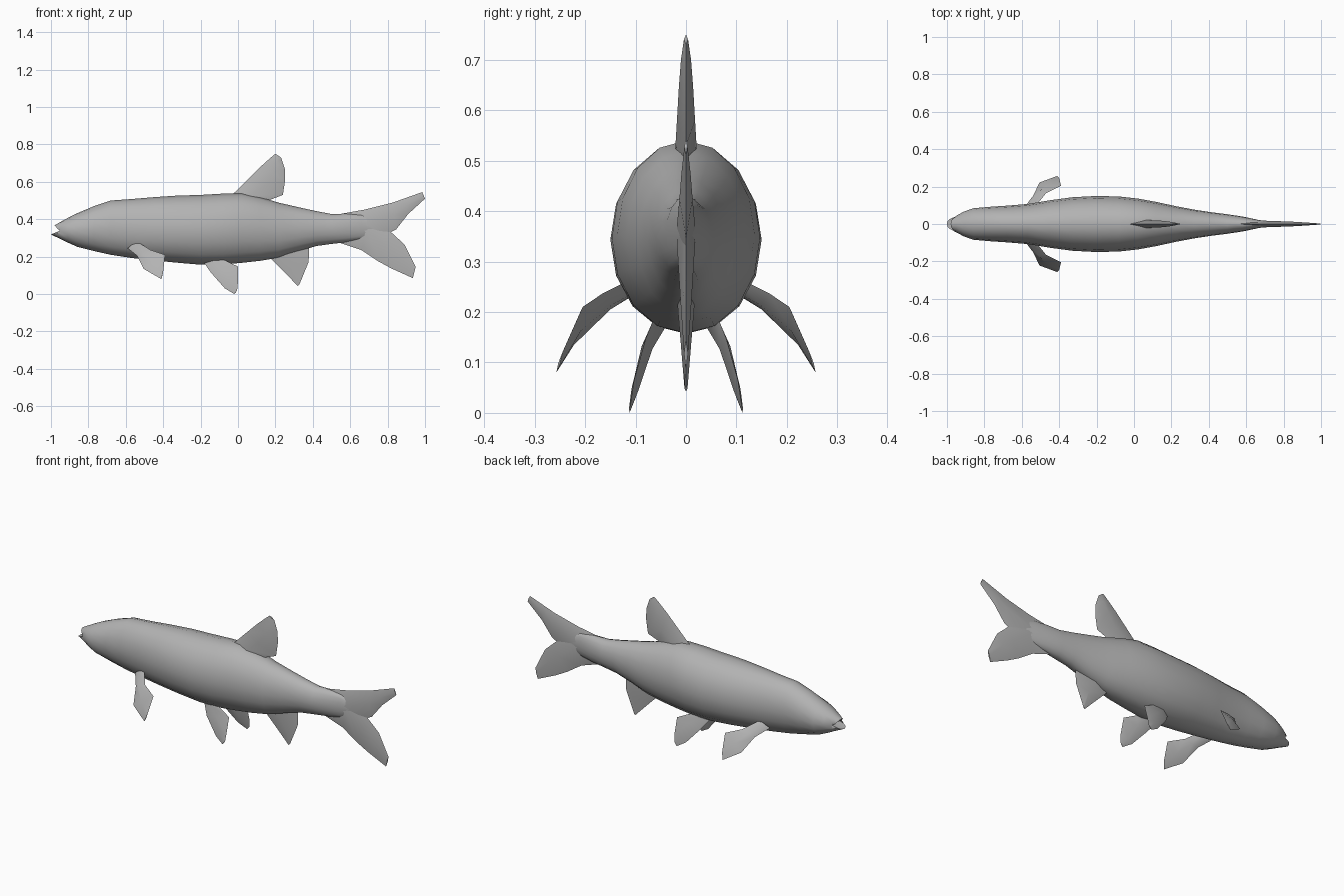
import bpy, bmesh, math
from mathutils import Vector

grey = bpy.data.materials.new("plain_grey")
grey.diffuse_color = (0.45, 0.45, 0.45, 1)


def finish(name, bm, angle):
    """Turn a bmesh into a smooth-shaded grey object."""
    bmesh.ops.recalc_face_normals(bm, faces=bm.faces)
    mesh = bpy.data.meshes.new(name)
    bm.to_mesh(mesh)
    bm.free()
    mesh.materials.append(grey)
    obj = bpy.data.objects.new(name, mesh)
    bpy.context.collection.objects.link(obj)
    bpy.ops.object.select_all(action='DESELECT')
    obj.select_set(True)
    bpy.context.view_layer.objects.active = obj
    bpy.ops.object.shade_smooth_by_angle(angle=math.radians(angle))


def bridge(bm, rings):
    """Join consecutive vertex rings with quads."""
    for r, s in zip(rings, rings[1:]):
        n = len(r)
        for i in range(n):
            j = (i + 1) % n
            bm.faces.new((r[i], r[j], s[j], s[i]))


def fin(name, stations, flip=1):
    """Loft a lens-shaped fin through (leading, trailing, half thickness)."""
    bm = bmesh.new()
    pts = [(Vector(a), Vector(b), t) for a, b, t in stations]
    span = (pts[-1][0] + pts[-1][1]) - (pts[0][0] + pts[0][1])
    normal = (pts[1][1] - pts[1][0]).cross(span).normalized()
    rings = []
    for a, b, t in pts:
        mid = a.lerp(b, 0.45)
        ring = (a, mid + normal * t, b, mid - normal * t)
        rings.append([bm.verts.new((p.x, p.y * flip, p.z)) for p in ring])
    bridge(bm, rings)
    bm.faces.new(rings[0])
    bm.faces.new(rings[-1])
    finish(name, bm, 50)


def flat_fin(name, stations):
    """Fin in the middle plane, given as (x, z, x, z, half thickness)."""
    fin(name, [((a, 0, b), (c, 0, d), t) for a, b, c, d, t in stations])


# Body: oval sections as x, bottom, top, half width
sections = [
    (-0.95, 0.295, 0.385, 0.045), (-0.91, 0.275, 0.407, 0.066),
    (-0.86, 0.253, 0.432, 0.084), (-0.77, 0.230, 0.470, 0.092),
    (-0.68, 0.210, 0.500, 0.098), (-0.57, 0.193, 0.508, 0.107),
    (-0.45, 0.180, 0.518, 0.127), (-0.33, 0.168, 0.526, 0.143),
    (-0.20, 0.157, 0.530, 0.150), (-0.08, 0.158, 0.537, 0.147),
    (0.02, 0.167, 0.540, 0.136), (0.12, 0.178, 0.518, 0.118),
    (0.22, 0.195, 0.488, 0.096), (0.32, 0.228, 0.465, 0.077),
    (0.42, 0.257, 0.443, 0.062), (0.50, 0.268, 0.428, 0.052),
    (0.58, 0.277, 0.430, 0.040), (0.66, 0.290, 0.425, 0.023),
    (0.74, 0.315, 0.395, 0.008)]
N = 16
bm = bmesh.new()
rings = []
angles = [2 * math.pi * i / N for i in range(N)]
# Lips: the ring pulls back at the mouth corners, the lower jaw juts out
lips = []
for a in angles:
    s = math.sin(a)
    reach = 0.033 if s > 0 else 0.053
    lips.append(bm.verts.new((-0.947 - reach * abs(s) ** 0.7,
                              0.034 * math.cos(a),
                              0.336 + (0.032 if s > 0 else 0.018) * s)))
rings.append(lips)
for x, low, top, w in sections:
    mid, h = (low + top) / 2, (top - low) / 2
    rings.append([bm.verts.new((x, w * math.cos(a), mid + h * math.sin(a)))
                  for a in angles])
bridge(bm, rings)
# Mouth hollow
throat = bm.verts.new((-0.94, 0, 0.336))
for i in range(N):
    bm.faces.new((lips[i], lips[(i + 1) % N], throat))
bm.faces.new(rings[-1])
finish("body", bm, 45)

# Dorsal fin
flat_fin("dorsal_fin", [
    (-0.06, 0.51, 0.16, 0.48, 0.022), (-0.01, 0.55, 0.17, 0.503, 0.021),
    (0.06, 0.62, 0.24, 0.53, 0.018), (0.12, 0.68, 0.252, 0.61, 0.014),
    (0.17, 0.725, 0.25, 0.67, 0.010), (0.20, 0.75, 0.23, 0.73, 0.004)])

# Anal fin
flat_fin("anal_fin", [
    (0.14, 0.22, 0.38, 0.27, 0.018), (0.18, 0.185, 0.38, 0.22, 0.016),
    (0.24, 0.125, 0.377, 0.17, 0.011), (0.32, 0.043, 0.33, 0.055, 0.003)])

# Forked tail
flat_fin("tail_upper_lobe", [
    (0.50, 0.42, 0.55, 0.29, 0.025), (0.68, 0.452, 0.70, 0.27, 0.018),
    (0.83, 0.49, 0.845, 0.345, 0.013), (0.90, 0.515, 0.91, 0.428, 0.009),
    (0.985, 0.545, 1.0, 0.51, 0.003)])
flat_fin("tail_lower_lobe", [
    (0.55, 0.42, 0.55, 0.272, 0.025), (0.72, 0.42, 0.66, 0.235, 0.018),
    (0.83, 0.32, 0.75, 0.175, 0.013), (0.89, 0.265, 0.82, 0.137, 0.010),
    (0.95, 0.145, 0.935, 0.085, 0.004)])

# Paired fins
for side, flip in (("left", -1), ("right", 1)):
    fin(side + "_pectoral_fin", [
        ((-0.59, 0.085, 0.245), (-0.53, 0.09, 0.275), 0.012),
        ((-0.54, 0.150, 0.205), (-0.47, 0.165, 0.237), 0.012),
        ((-0.505, 0.222, 0.135), (-0.39, 0.205, 0.210), 0.009),
        ((-0.41, 0.257, 0.080), (-0.40, 0.245, 0.120), 0.002)], flip)
    fin(side + "_pelvic_fin", [
        ((-0.18, 0.045, 0.165), (-0.08, 0.065, 0.185), 0.014),
        ((-0.145, 0.075, 0.115), (0.0, 0.080, 0.147), 0.011),
        ((-0.07, 0.100, 0.030), (0.0, 0.103, 0.065), 0.007),
        ((-0.02, 0.112, 0.0), (-0.005, 0.110, 0.018), 0.002)], flip)
